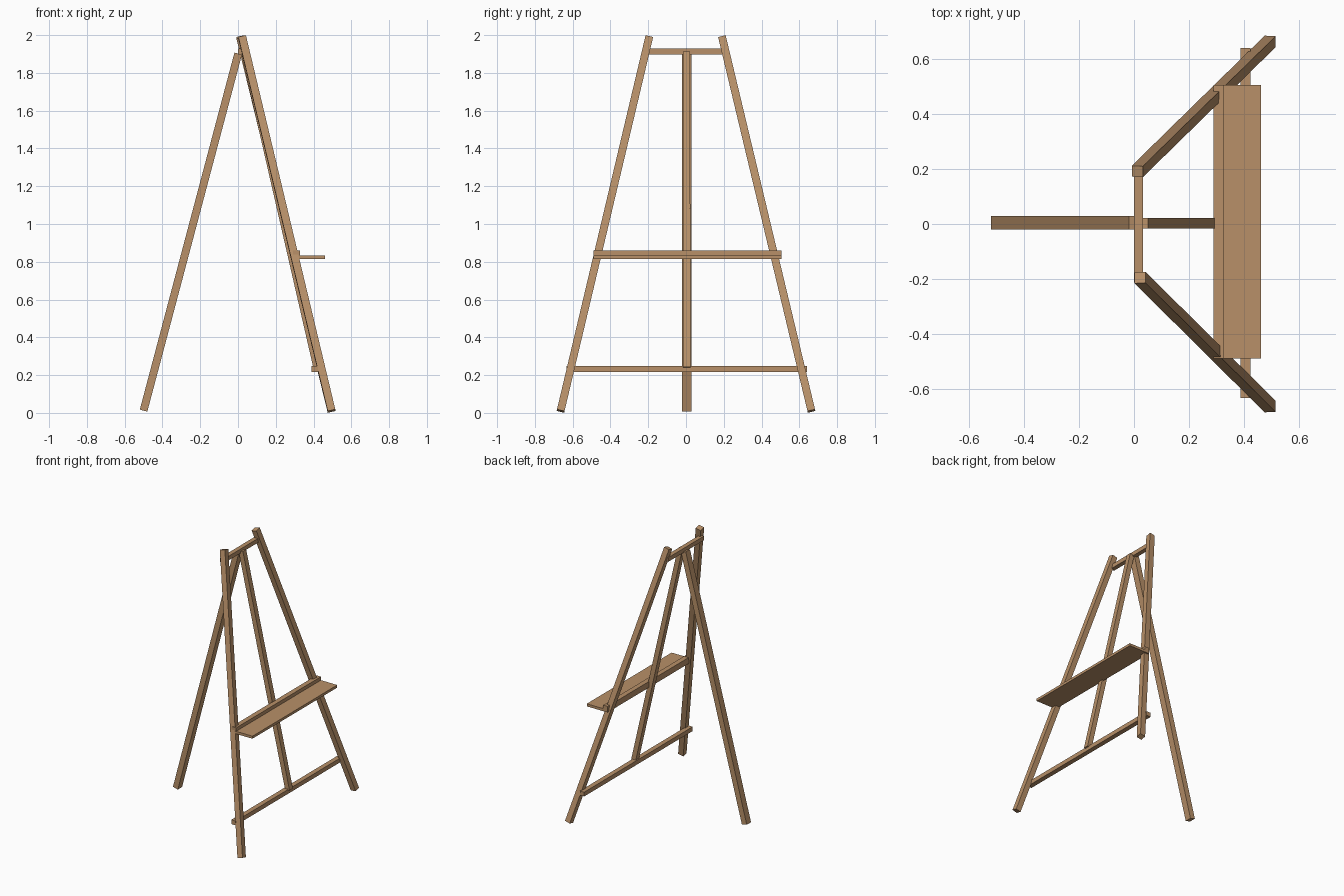
import bpy
from mathutils import Vector, Matrix

if "Cube" in bpy.data.objects:
    bpy.data.objects.remove(bpy.data.objects["Cube"])

wood = bpy.data.materials.new("wood")
wood.diffuse_color = (0.48, 0.28, 0.14, 1)
wood.use_nodes = True
wood.node_tree.nodes["Principled BSDF"].inputs["Base Color"].default_value = wood.diffuse_color


def beam(name, start, end, width, depth):
    """Square-ended timber from start to end; width runs along y, depth along x."""
    a, b = Vector(start), Vector(end)
    d = (b - a).normalized()
    ref = Vector((1, 0, 0))
    u = (ref - d * ref.dot(d)).normalized()
    v = d.cross(u)
    rot = Matrix((u, v, d)).transposed().to_4x4()
    bpy.ops.mesh.primitive_cube_add(size=1)
    ob = bpy.context.object
    ob.name = name
    ob.data.transform(Matrix.Diagonal((depth, width, (b - a).length, 1)))
    ob.matrix_world = Matrix.Translation((a + b) / 2) @ rot
    ob.data.materials.append(wood)
    return ob


def board(name, lo, hi):
    """Axis-aligned board between two corners."""
    lo, hi = Vector(lo), Vector(hi)
    bpy.ops.mesh.primitive_cube_add(size=1, location=(lo + hi) / 2)
    ob = bpy.context.object
    ob.name = name
    ob.data.transform(Matrix.Diagonal((*(hi - lo), 1)))
    ob.data.materials.append(wood)
    return ob


# Splayed front legs
beam("front_leg_right", (0.012, 0.191, 1.99), (0.495, 0.664, 0.01), 0.041, 0.041)
beam("front_leg_left", (0.022, -0.195, 1.99), (0.495, -0.664, 0.01), 0.041, 0.041)

# Rear prop leg and the centre strut between the crossbars
beam("back_leg", (0.001, 0.005, 1.902), (-0.5, 0.005, 0.012), 0.05, 0.041)
beam("centre_strut", (0.034, 0.003, 1.91), (0.417, 0.003, 0.24), 0.039, 0.036)

# Crossbars
board("top_crossbar", (0.0, -0.212, 1.897), (0.033, 0.208, 1.928))
board("bottom_crossbar", (0.388, -0.632, 0.217), (0.424, 0.64, 0.249))

# Shelf and its back rail
board("shelf", (0.325, -0.489, 0.815), (0.461, 0.505, 0.834))
board("shelf_back_rail", (0.29, -0.489, 0.815), (0.327, 0.505, 0.86))
